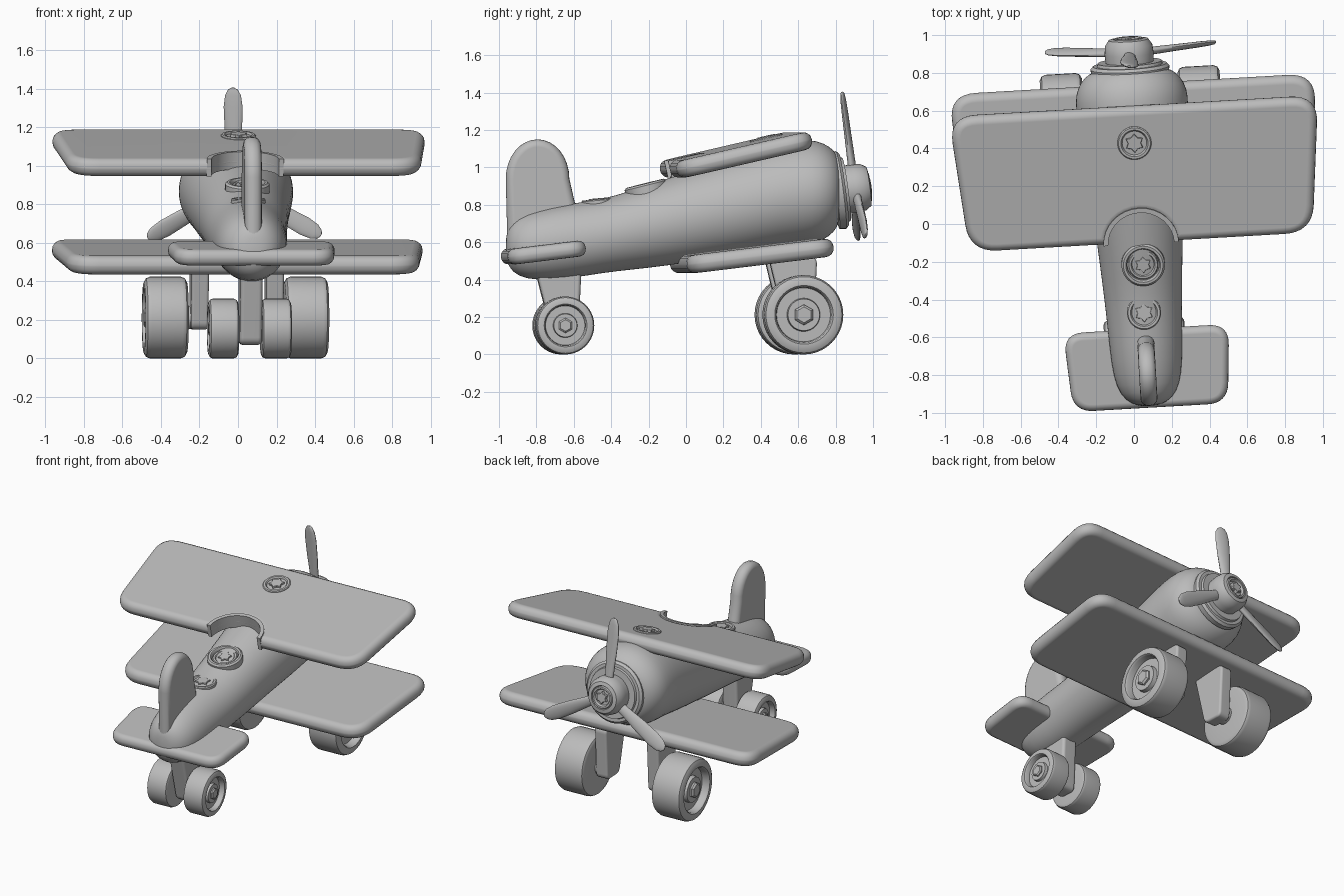
import bpy, bmesh, math
from mathutils import Matrix, Vector, Euler

cube = bpy.data.objects.get("Cube")
if cube:
    bpy.data.objects.remove(cube, do_unlink=True)

grey = bpy.data.materials.new("plain grey")
grey.use_nodes = True
COLOUR = (0.5, 0.5, 0.5, 1)
grey.diffuse_color = COLOUR
grey.node_tree.nodes["Principled BSDF"].inputs["Base Color"].default_value = COLOUR

# The whole aeroplane is yawed slightly off the y axis
FRAME = Matrix.Translation((0.026, 0, 0)) @ Matrix.Rotation(math.radians(3.3), 4, 'Z')
# Turns a local xy outline into an upright plate in the yz plane
UPRIGHT = Matrix(((0, 0, 1, 0), (1, 0, 0, 0), (0, 1, 0, 0), (0, 0, 0, 1)))
TAU = math.tau


def place(loc, rot=(0, 0, 0)):
    return Matrix.Translation(loc) @ Euler([math.radians(a) for a in rot]).to_matrix().to_4x4()


def finish(name, bm, matrix, subsurf=0, angle=38):
    bmesh.ops.recalc_face_normals(bm, faces=bm.faces)
    me = bpy.data.meshes.new(name)
    bm.to_mesh(me)
    bm.free()
    me.materials.append(grey)
    me.shade_smooth()
    me.set_sharp_from_angle(angle=math.radians(angle))
    ob = bpy.data.objects.new(name, me)
    bpy.context.collection.objects.link(ob)
    ob.matrix_world = FRAME @ matrix
    if subsurf:
        mod = ob.modifiers.new("smooth", 'SUBSURF')
        mod.levels = mod.render_levels = subsurf
    else:
        ob.modifiers.new("normals", 'WEIGHTED_NORMAL').keep_sharp = True
    return ob


def loft(name, rings, matrix, subsurf=0):
    """Skin a list of equal point rings and cap both ends."""
    bm = bmesh.new()
    loops = [[bm.verts.new(p) for p in ring] for ring in rings]
    n = len(loops[0])
    for a, b in zip(loops, loops[1:]):
        for i in range(n):
            bm.faces.new((a[i], a[(i + 1) % n], b[(i + 1) % n], b[i]))
    bm.faces.new(loops[0])
    bm.faces.new(loops[-1])
    return finish(name, bm, matrix, subsurf)


def lathe(name, profile, matrix, sides=40):
    """Turn (radius, height) pairs about the local z axis."""
    return loft(name, [[(r * math.cos(TAU * i / sides), r * math.sin(TAU * i / sides), h)
                        for i in range(sides)] for r, h in profile], matrix)


def fillet(corners, radius):
    out = []
    for i, c in enumerate(corners):
        p, a, b = Vector(c), Vector(corners[i - 1]), Vector(corners[(i + 1) % len(corners)])
        p1, p2 = p + (a - p).normalized() * radius, p + (b - p).normalized() * radius
        for k in range(9):
            t = k / 8
            out.append(p1 * (1 - t) ** 2 + p * 2 * t * (1 - t) + p2 * t * t)
    return out


def arc(cx, cy, rx, ry, n=16):
    """Upper half of an ellipse, from +x to -x."""
    return [(cx + rx * math.cos(math.pi * i / n), cy + ry * math.sin(math.pi * i / n))
            for i in range(n + 1)]


def slab(name, outline, thick, edge, matrix):
    """Plate with an outline in local xy and rounded rims."""
    bm = bmesh.new()
    face = bm.faces.new([bm.verts.new((p[0], p[1], -thick / 2)) for p in outline])
    top = bmesh.ops.extrude_face_region(bm, geom=[face])["geom"]
    verts = [g for g in top if isinstance(g, bmesh.types.BMVert)]
    bmesh.ops.translate(bm, verts=verts, vec=(0, 0, thick))
    bm.normal_update()
    rims = [e for e in bm.edges if abs(e.verts[0].co.z - e.verts[1].co.z) < 1e-5]
    bmesh.ops.bevel(bm, geom=rims, offset=edge, segments=4, profile=0.5, affect='EDGES')
    return finish(name, bm, matrix)


def screw(name, radius, matrix):
    r = radius
    lathe(name + "_ring", [(r * .7, -.03), (r, -.03), (r, .004), (r * .94, .01),
                           (r * .8, .01), (r * .72, .002), (r * .7, -.02)], matrix)
    star = [((.56 if i % 2 else .38) * r * math.cos(TAU * i / 12),
             (.56 if i % 2 else .38) * r * math.sin(TAU * i / 12)) for i in range(12)]
    slab(name + "_head", star, .03, .004, matrix)


# Fuselage: (y, centre z, half width, half height)
stations = [(-.965, .575, .035, .05), (-.95, .575, .095, .11), (-.90, .575, .15, .16),
            (-.80, .583, .183, .188), (-.65, .602, .193, .202), (-.45, .632, .203, .197),
            (-.30, .663, .213, .212), (-.10, .708, .228, .235), (.10, .755, .245, .25),
            (.30, .80, .268, .27), (.50, .85, .29, .28), (.62, .865, .30, .284),
            (.70, .87, .298, .276), (.765, .872, .268, .245), (.81, .875, .222, .20),
            (.825, .875, .15, .14)]
loft("fuselage", [[(w * math.cos(TAU * i / 28), y, z + h * math.sin(TAU * i / 28))
                   for i in range(28)] for y, z, w, h in stations], Matrix(), 1)

# Wings: wider at the leading edge, nose-up tilt, cockpit notch in the upper one
upper = fillet([(.98, .37), (-.98, .37), (-.91, -.37), (.91, -.37)], .15)
upper = upper[:27] + arc(0, -.37, .175, .17)[::-1] + upper[27:]
UPPER = place((.006, .265, 1.067), (13, 0, 0))
slab("upper_wing", upper, .095, .044, UPPER)
screw("upper_wing_screw", .09, UPPER @ place((-.005, .18, .0475)))
lower = fillet([(.975, .395), (-.975, .395), (-.905, -.395), (.905, -.395)], .15)
slab("lower_wing", lower, .098, .045, place((.006, .35, .527), (7, 0, 0)))

# Tail surfaces
tail = fillet([(.44, .21), (-.44, .21), (-.41, -.21), (.41, -.21)], .11)
slab("tailplane", tail, .085, .038, place((.006, -.765, .545), (7, 0, 0)))
fin = [(-.955, .55), (-.57, .55), (-.575, .74), (-.60, .83)] + arc(-.795, .94, .17, .21)
slab("tail_fin", fin, .09, .04, UPRIGHT)

# Cockpit rim, spine screws and raised coaming around the wing cut-out
COCKPIT = place((.01, -.215, .893), (14, 0, 0))
lathe("cockpit_rim", [(.085, -.06), (.115, -.06), (.115, .012), (.105, .022),
                      (.092, .022), (.085, .012), (.085, -.02)], COCKPIT)
screw("cockpit_screw", .08, COCKPIT)
screw("spine_screw", .09, place((0, -.47, .82), (5, 0, 0)))
inner, outer = arc(0, -.37, .175, .17), arc(0, -.37, .20, .195)
loft("cockpit_coaming", [[(*a, -.04), (*b, -.04), (*b, .052), (*a, .052)]
                         for a, b in zip(inner, outer)], UPPER)

# Engine collar, spinner and propeller
NOSE = place((0, .815, .877), (-82.5, 0, 0))
lathe("engine_collar", [(.16, -.03), (.205, -.02), (.21, .015), (.195, .03),
                        (.175, .03), (.17, .045), (.12, .045)], NOSE)
lathe("spinner", [(.125, .02), (.13, .09), (.125, .135), (.105, .165), (.08, .17),
                  (.075, .155), (.03, .155)], NOSE)
screw("spinner_screw", .075, NOSE @ place((0, 0, .163)))
blade_stations = [(.08, .03, .022), (.18, .036, .020), (.30, .046, .017), (.42, .05, .015),
                  (.48, .042, .013), (.51, .026, .010), (.52, .008, .005)]
rings = [[(w * math.cos(TAU * i / 16), -r, t * math.sin(TAU * i / 16)) for i in range(16)]
         for r, w, t in blade_stations]
for k in range(3):
    loft(f"propeller_blade_{k + 1}", rings,
         NOSE @ place((.005, 0, .09), (0, 0, 120 * k - 1)) @ place((0, 0, 0), (0, 14, 0)))


def wheel(name, loc, r, half, side):
    """Tyre with a dished outer face, hub boss and nut."""
    m = place(loc, (0, 90 * side, 0))
    lathe(name, [(r * .3, -half), (r * .86, -half), (r * .96, -half * .9), (r, -half * .72),
                 (r, half * .72), (r * .96, half * .9), (r * .86, half), (r * .74, half),
                 (r * .7, half * .9), (r * .68, half * .55), (r * .42, half * .55),
                 (r * .4, half * .8), (r * .2, half * .8)], m)
    lathe(name + "_nut", [(r * .26, 0), (r * .26, half * .9), (r * .2, half), (r * .05, half)], m, 6)


# Undercarriage, mirrored left and right
main_strut = fillet([(.43, .52), (.69, .52), (.67, .15), (.52, .15)], .04)
for side, word in ((1, "left"), (-1, "right")):
    wheel(f"{word}_main_wheel", (side * .365 - .004, .605, .212), .212, .112, side)
    wheel(f"{word}_tail_wheel", (side * .137 - .004, -.657, .155), .155, .077, side)
    slab(f"{word}_main_strut", main_strut, .09, .015, place((side * .195, 0, 0)) @ UPRIGHT)
    lathe(f"{word}_main_axle", [(.06, 0), (.06, .16)], place((side * .17, .605, .212), (0, 90 * side, 0)))
tail_strut = fillet([(-.82, .50), (-.56, .50), (-.58, .07), (-.71, .07)], .04)
slab("tail_strut", tail_strut, .115, .02, UPRIGHT)
lathe("tail_axle", [(.045, -.12), (.045, .12)], place((0, -.657, .155), (0, 90, 0)))
